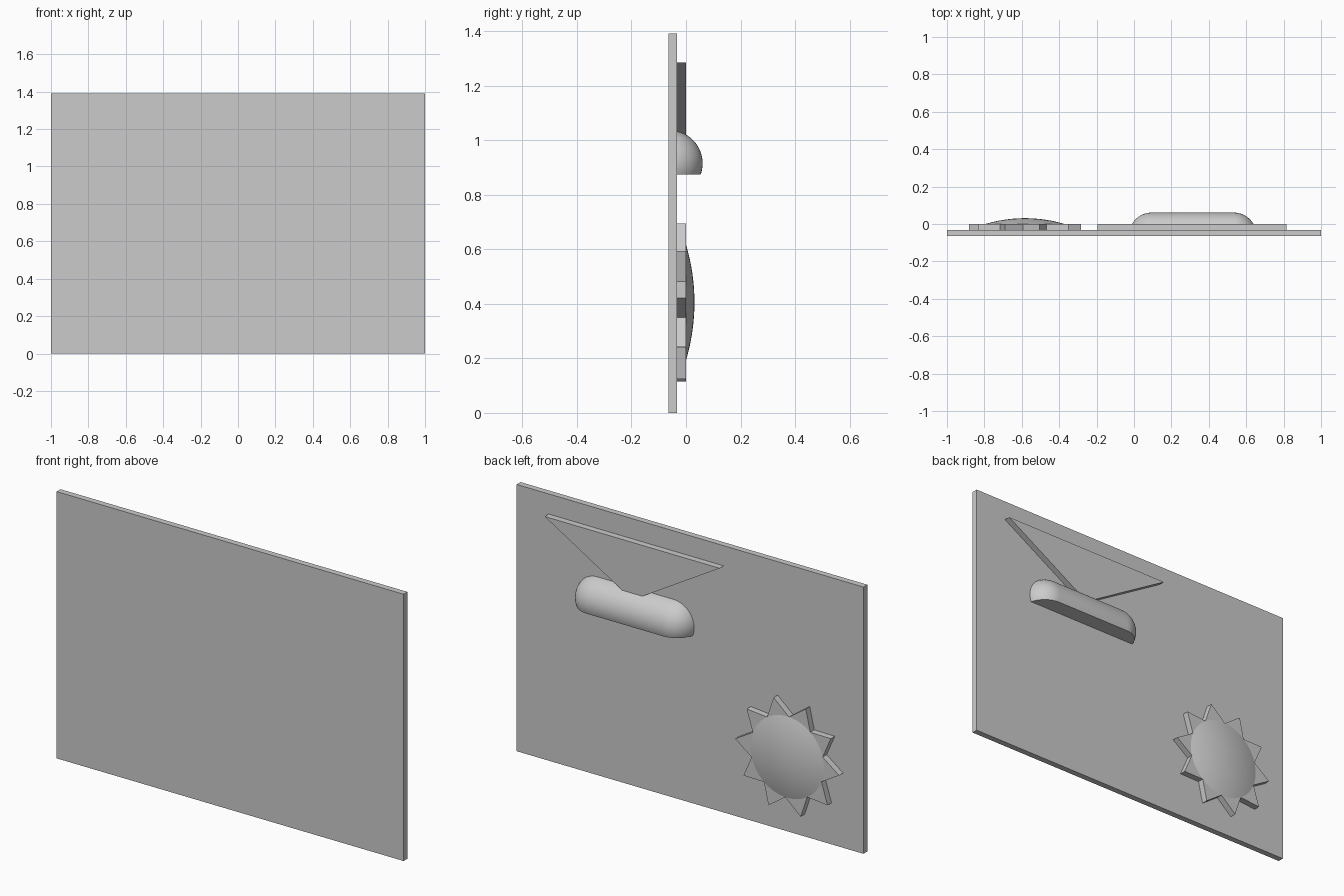
import bpy, bmesh
from math import sin, cos, pi, radians
from mathutils import Vector

old = bpy.data.objects.get("Cube")
if old:
    bpy.data.objects.remove(old, do_unlink=True)

grey = bpy.data.materials.new("plain_grey")
grey.use_nodes = True
GREY = (0.6, 0.6, 0.6, 1)
grey.diffuse_color = GREY
grey.node_tree.nodes["Principled BSDF"].inputs["Base Color"].default_value = GREY

BACK, SEAM, FACE = -0.065, -0.033, 0.0   # depth layers of the panel and its reliefs


def finish(bm, name, smooth=False):
    bmesh.ops.recalc_face_normals(bm, faces=bm.faces)
    mesh = bpy.data.meshes.new(name)
    bm.to_mesh(mesh)
    bm.free()
    mesh.materials.append(grey)
    obj = bpy.data.objects.new(name, mesh)
    bpy.context.collection.objects.link(obj)
    if smooth:
        bpy.ops.object.select_all(action='DESELECT')
        obj.select_set(True)
        bpy.context.view_layer.objects.active = obj
        bpy.ops.object.shade_smooth_by_angle(angle=radians(35))
    return obj


def prism(name, outline, y0, y1):
    """Extrude an outline in x and z from y0 to y1."""
    bm = bmesh.new()
    face = bm.faces.new([bm.verts.new((x, y0, z)) for x, z in outline])
    new = bmesh.ops.extrude_face_region(bm, geom=[face])["geom"]
    bmesh.ops.translate(bm, vec=(0, y1 - y0, 0),
                        verts=[v for v in new if isinstance(v, bmesh.types.BMVert)])
    return finish(bm, name)


def lathe(points, centre, axis, steps=64):
    """Spin a profile around an axis through centre."""
    bm = bmesh.new()
    verts = [bm.verts.new(p) for p in points]
    edges = [bm.edges.new(pair) for pair in zip(verts, verts[1:])]
    bmesh.ops.spin(bm, geom=verts + edges, cent=centre, axis=axis,
                   angle=2 * pi, steps=steps, use_duplicate=False)
    bmesh.ops.remove_doubles(bm, verts=bm.verts, dist=1e-5)
    return bm


def cut(bm, point, normal):
    """Remove everything beyond the plane and cap the opening."""
    bmesh.ops.bisect_plane(bm, geom=bm.verts[:] + bm.edges[:] + bm.faces[:],
                           plane_co=point, plane_no=normal, clear_outer=True)
    bmesh.ops.holes_fill(bm, edges=[e for e in bm.edges if e.is_boundary])


# Flat panel
prism("panel", [(-1, 0), (1, 0), (1, 1.39), (-1, 1.39)], BACK, SEAM)

# Downward-pointing triangle
prism("triangle", [(-0.195, 1.285), (0.815, 1.285), (0.31, 0.985)], SEAM, FACE)

# Ten-pointed star
star_x, star_z = -0.583, 0.405
outline = []
for i in range(20):
    a = radians(3 + 18 * i)
    r = 0.212 if i % 2 else 0.3
    outline.append((star_x + r * cos(a), star_z + r * sin(a)))
prism("star", outline, SEAM, FACE)

# Shallow dome on the star
rim, height = 0.212, 0.031
ball = (rim ** 2 + height ** 2) / (2 * height)
profile = []
for i in range(13):
    r = rim * i / 12
    profile.append((star_x + r, height - ball + (ball ** 2 - r ** 2) ** 0.5, star_z))
dome = lathe(profile, (star_x, 0, star_z), (0, 1, 0))
finish(dome, "star_dome", smooth=True)

# Round-ended bar, flat underneath and against the panel
radius, bar_y, bar_z = 0.121, -0.06, 0.915
arc = [pi / 2 * i / 12 for i in range(13)]
profile = [(0.094 - radius * cos(a), bar_y, bar_z + radius * sin(a)) for a in arc]
profile += [(0.534 + radius * cos(a), bar_y, bar_z + radius * sin(a)) for a in reversed(arc)]
bar = lathe(profile, (0, bar_y, bar_z), (1, 0, 0))
cut(bar, Vector((0, SEAM, 0)), (0, -1, 0))
cut(bar, Vector((0, 0, 0.874)), (0, 0, -1))
finish(bar, "rounded_bar", smooth=True)
